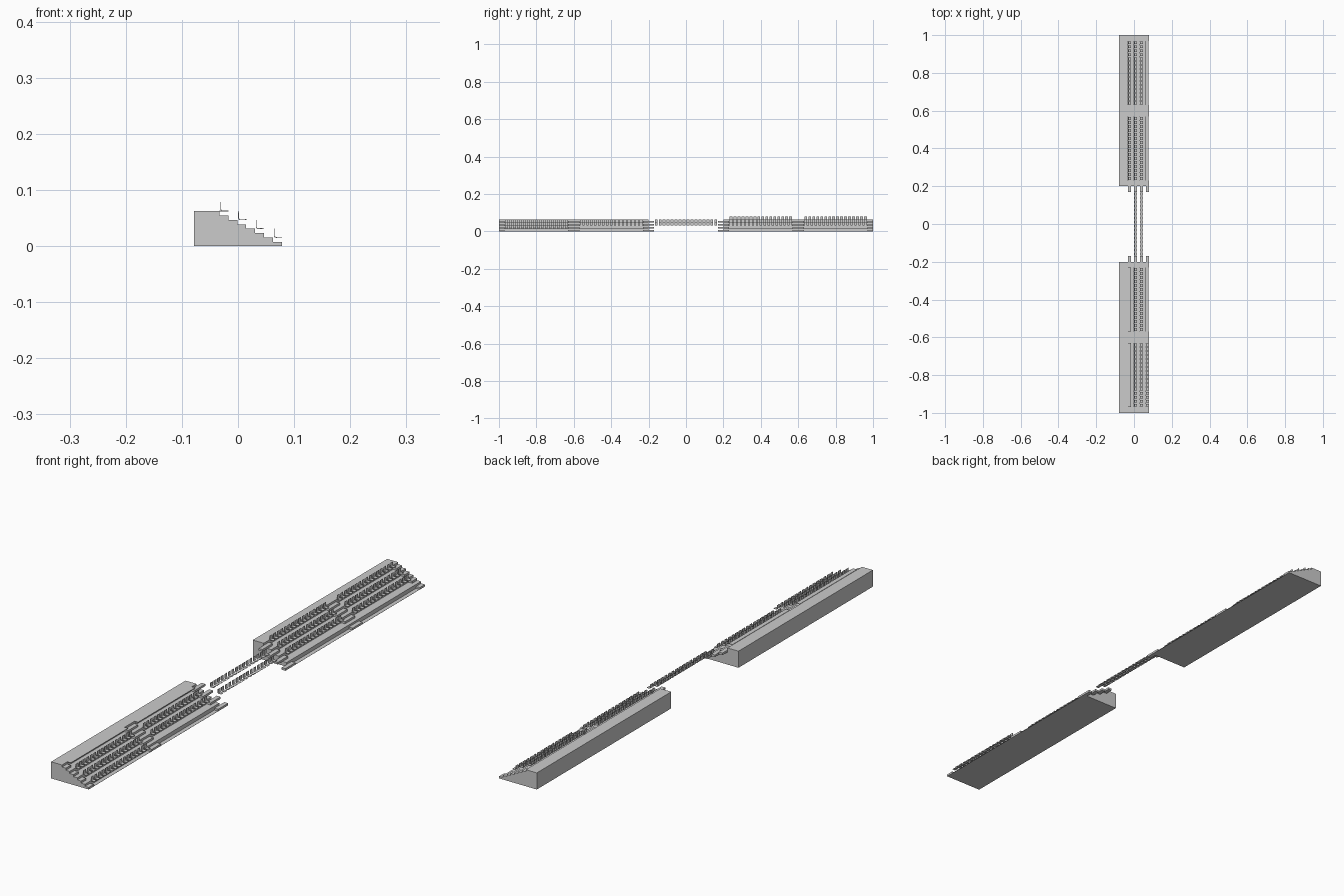
import bpy, bmesh

if "Cube" in bpy.data.objects:
    bpy.data.objects.remove(bpy.data.objects["Cube"])

RISE, RUN = 0.0157, 0.0318      # step height and depth
X0, TOP = -0.033, 0.0625        # first riser and upper deck height
ROWS = [(X0 + i * RUN, TOP - (i + 1) * RISE) for i in range(4)]  # riser x, floor z
SECTION = 0.34                  # length of a seating section


def add_prism(bm, profile, y0, y1):
    """Extrude an x-z outline along y."""
    a = [bm.verts.new((x, y0, z)) for x, z in profile]
    b = [bm.verts.new((x, y1, z)) for x, z in profile]
    n = len(a)
    bm.faces.new(a)
    bm.faces.new(b[::-1])
    for i in range(n):
        j = (i + 1) % n
        bm.faces.new((a[j], a[i], b[i], b[j]))


def add_box(bm, x0, x1, y0, y1, z0, z1):
    add_prism(bm, [(x0, z0), (x1, z0), (x1, z1), (x0, z1)], y0, y1)


def finish(name, bm):
    bmesh.ops.recalc_face_normals(bm, faces=bm.faces)
    me = bpy.data.meshes.new(name)
    bm.to_mesh(me)
    bm.free()
    ob = bpy.data.objects.new(name, me)
    bpy.context.collection.objects.link(ob)
    return ob


# Stepped concrete stands
outline = [(0.078, 0), (-0.0785, 0), (-0.0785, TOP)]
z = TOP
for x, floor in ROWS:
    floor = max(floor, 0.0006)
    outline += [(x, z), (x, floor)]
    z = floor
outline.append((0.078, z))
for name, y0, y1 in (("stand_front", -1, -0.2), ("stand_back", 0.2, 1)):
    bm = bmesh.new()
    add_prism(bm, outline, y0, y1)
    finish(name, bm)

# Half-height aisle steps
bm = bmesh.new()
for yc in (-1, -0.6, -0.2, 0.2, 0.6, 1):
    for x, floor in ROWS:
        add_box(bm, x, x + RUN / 2, max(yc - 0.03, -1), min(yc + 0.03, 1),
                max(floor, 0), max(floor, 0) + RISE / 2)
finish("aisle_steps", bm)

# Seat shell: thin back curving into the pan, relative to riser and floor
SHELL = [(0.0015, 0.0315), (0.0015, 0.0185), (0.003, 0.0160), (0.0055, 0.0152),
         (0.016, 0.0158), (0.016, 0.0170), (0.006, 0.0164), (0.0038, 0.0172),
         (0.0027, 0.0190), (0.0025, 0.0315)]


def seat_row(name, row, yc, count=16):
    bm = bmesh.new()
    x, floor = ROWS[row]
    pitch = SECTION / count
    profile = [(x + px, floor + pz) for px, pz in SHELL]
    for i in range(count):
        y = yc - SECTION / 2 + (i + 0.5) * pitch
        add_prism(bm, profile, y - 0.0075, y + 0.0075)
    finish(name, bm)


# Section centre -> rows fitted with seats
layout = {-0.8: (1, 2, 3), -0.4: (1, 2), 0: (1, 2), 0.4: (0, 1, 2), 0.8: (0, 1, 2)}
for k, (yc, rows) in enumerate(layout.items()):
    for r in rows:
        seat_row(f"seats_section{k + 1}_row{r + 1}", r, yc)

# Backless benches on the top row of the front stand
bm = bmesh.new()
x, floor = ROWS[0]
for yc in (-0.8, -0.4):
    add_box(bm, x, x + 0.016, yc - SECTION / 2, yc + SECTION / 2, floor + 0.0152, floor + 0.017)
finish("top_benches", bm)
